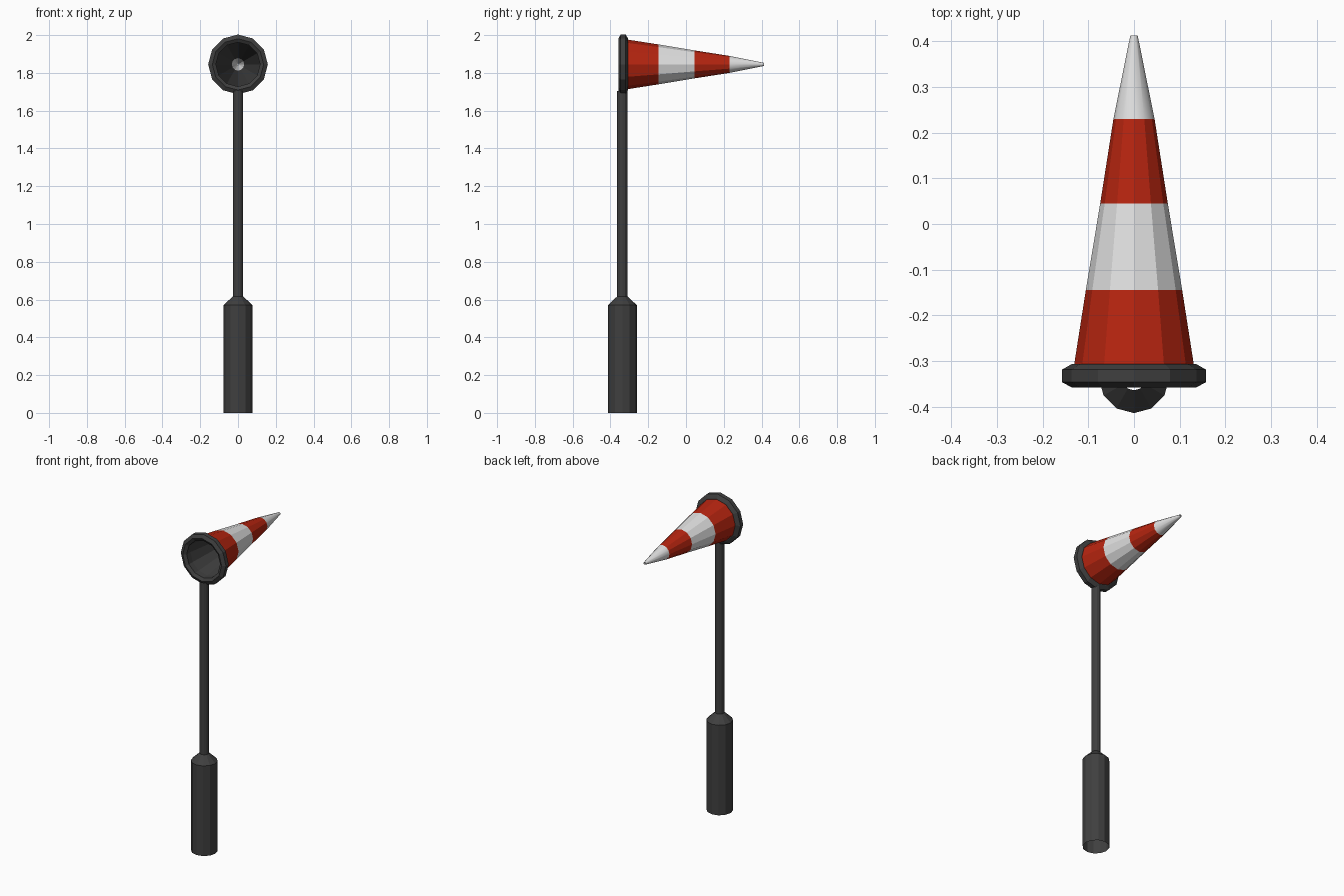
import bpy, math

if "Cube" in bpy.data.objects:
    bpy.data.objects.remove(bpy.data.objects["Cube"])

SIDES = 12
POLE_Y = -0.337
SOCK_Z = 1.845


def material(name, rgb):
    m = bpy.data.materials.new(name)
    m.diffuse_color = (*rgb, 1)
    m.use_nodes = True
    m.node_tree.nodes["Principled BSDF"].inputs["Base Color"].default_value = m.diffuse_color
    return m


dark = material("dark_grey", (0.05, 0.05, 0.05))
red = material("red", (0.47, 0.018, 0.005))
white = material("white", (0.75, 0.75, 0.75))


def lathe(name, profile, mats, bands=None, closed=False, along_y=False, smooth=False):
    """Revolve (radius, distance) points about z, or about y through the sock centre."""
    verts, faces, index = [], [], []
    for r, t in profile:
        for k in range(SIDES):
            a = 2 * math.pi * k / SIDES
            x, y = r * math.cos(a), r * math.sin(a)
            verts.append((x, t, SOCK_Z - y) if along_y else (x, y + POLE_Y, t))
    n = len(profile)
    for i in range(n if closed else n - 1):
        j = (i + 1) % n
        for k in range(SIDES):
            q = (k + 1) % SIDES
            faces.append((i * SIDES + k, i * SIDES + q, j * SIDES + q, j * SIDES + k))
            index.append(bands[i] if bands else 0)
    mesh = bpy.data.meshes.new(name)
    mesh.from_pydata(verts, [], faces)
    for m in mats:
        mesh.materials.append(m)
    for p, b in zip(mesh.polygons, index):
        p.material_index = b
        p.use_smooth = smooth
    mesh.update()
    obj = bpy.data.objects.new(name, mesh)
    bpy.context.collection.objects.link(obj)
    return obj


# Thick lower sleeve (open underneath) with a sloped shoulder
lathe("pole_base", [(0.077, 0), (0.077, 0.57), (0.027, 0.617)], [dark])

# Thin pole, ending inside the ring
lathe("pole", [(0.027, 0.61), (0.027, 1.705)], [dark])

# Bevelled mouth ring
lathe("mouth_ring", [(0.136, -0.358), (0.158, -0.346), (0.158, -0.319), (0.135, -0.306),
                     (0.117, -0.306), (0.117, -0.346)],
      [dark], closed=True, along_y=True)

# Striped sock
lathe("wind_sock", [(0.131, -0.308), (0.1055, -0.145), (0.074, 0.045), (0.045, 0.23)],
      [red, white], bands=[0, 1, 0], along_y=True)

# Dark lining, facing inwards
lathe("sock_lining", [(0.033, 0.23), (0.117, -0.308)], [dark], along_y=True)

# White tip with a small open end
lathe("sock_tip", [(0.045, 0.23), (0.008, 0.413)], [white], along_y=True, smooth=True)
lathe("tip_lining", [(0.008, 0.413), (0.004, 0.412), (0.033, 0.23)], [white], along_y=True)
